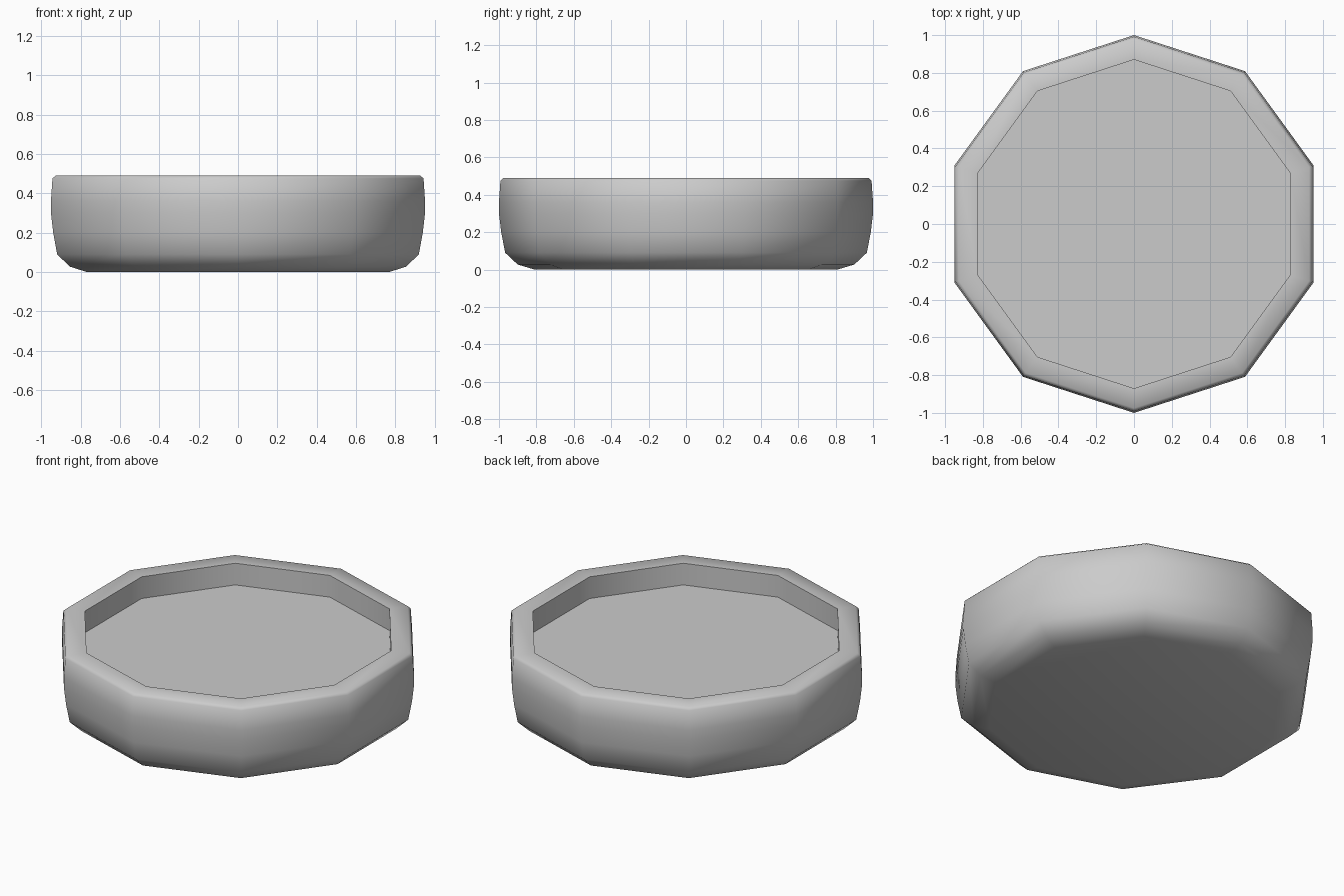
import bpy, bmesh, math

if "Cube" in bpy.data.objects:
    bpy.data.objects.remove(bpy.data.objects["Cube"])

SIDES = 10

# (radius, height) from base, up the outer wall, over the rim, down to the recessed floor
PROFILE = [(0.81, 0.0), (0.90, 0.027), (0.967, 0.09), (0.988, 0.2), (1.0, 0.30),
           (1.0, 0.36), (0.992, 0.475), (0.975, 0.49), (0.87, 0.49), (0.87, 0.36)]


def ring(bm, r, z):
    step = 2 * math.pi / SIDES
    return [bm.verts.new((r * math.cos(math.pi / 2 + i * step),
                          r * math.sin(math.pi / 2 + i * step), z)) for i in range(SIDES)]


# Ten-sided shallow dish
bm = bmesh.new()
rings = [ring(bm, r, z) for r, z in PROFILE]
for a, b in zip(rings, rings[1:]):
    for i in range(SIDES):
        j = (i + 1) % SIDES
        bm.faces.new((a[i], a[j], b[j], b[i]))

# Base and recessed floor
bm.faces.new(rings[0][::-1])
bm.faces.new(rings[-1])
bmesh.ops.recalc_face_normals(bm, faces=bm.faces)

mesh = bpy.data.meshes.new("dish")
bm.to_mesh(mesh)
bm.free()
dish = bpy.data.objects.new("dish", mesh)
bpy.context.collection.objects.link(dish)

# Smooth outer wall, crisp recess edges
bpy.context.view_layer.objects.active = dish
dish.select_set(True)
bpy.ops.object.shade_smooth_by_angle(angle=math.radians(55))
